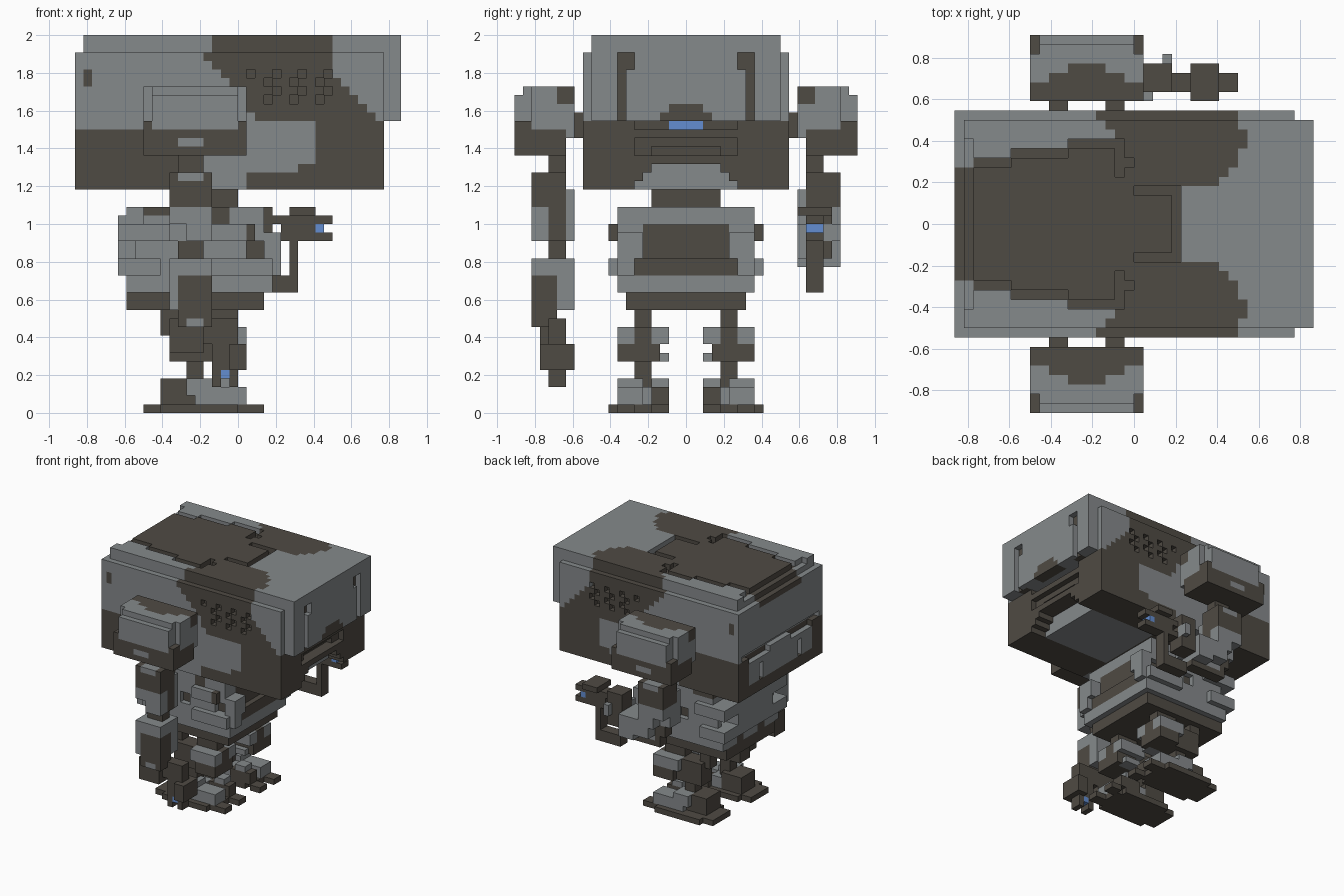
import bpy, bmesh

if "Cube" in bpy.data.objects:
    bpy.data.objects.remove(bpy.data.objects["Cube"])

U = 1 / 22  # edge length of one cube of the blocky grid


def material(name, rgb):
    m = bpy.data.materials.new(name)
    m.diffuse_color = (*rgb, 1)
    m.use_nodes = True
    m.node_tree.nodes["Principled BSDF"].inputs["Base Color"].default_value = m.diffuse_color
    return m


MATS = [material("steel grey", (0.235, 0.252, 0.26)),
        material("dark brown", (0.078, 0.069, 0.057)),
        material("lens blue", (0.125, 0.27, 0.64))]
GREY, DARK, BLUE, CUT = 0, 1, 2, None
DIRS = [(1, 0, 0), (-1, 0, 0), (0, 1, 0), (0, -1, 0), (0, 0, 1), (0, 0, -1)]


class Part:
    """Blocks painted or cut one after another on the grid, then skinned."""

    def __init__(self, mirror=False):
        self.cells, self.mirror = {}, mirror

    def box(self, col, x0, x1, y0, y1, z0, z1, only=False):
        for x in range(x0, x1):
            for y in range(y0, y1):
                for z in range(z0, z1):
                    for k in ([(x, y, z), (x, -1 - y, z)] if self.mirror else [(x, y, z)]):
                        if col is CUT:
                            self.cells.pop(k, None)
                        elif not only or k in self.cells:
                            self.cells[k] = col

    def build(self, name, flip=False):
        bm = bmesh.new()
        verts = {}

        def vert(p):
            if p not in verts:
                y = -p[1] if flip else p[1]
                verts[p] = bm.verts.new((p[0] * U, y * U, p[2] * U))
            return verts[p]

        for (x, y, z), col in self.cells.items():
            for d in DIRS:
                if (x + d[0], y + d[1], z + d[2]) in self.cells:
                    continue
                a = [abs(i) for i in d].index(1)
                b, c = (a + 1) % 3, (a + 2) % 3
                quad = []
                for s, t in [(0, 0), (1, 0), (1, 1), (0, 1)]:
                    p = [x, y, z]
                    p[a] += max(d[a], 0)
                    p[b] += s
                    p[c] += t
                    quad.append(vert(tuple(p)))
                if (sum(d) < 0) != flip:
                    quad.reverse()
                bm.faces.new(quad).material_index = col
        me = bpy.data.meshes.new(name)
        bm.to_mesh(me)
        bm.free()
        for m in MATS:
            me.materials.append(m)
        ob = bpy.data.objects.new(name, me)
        bpy.context.collection.objects.link(ob)


# --- head hull -----------------------------------------------------------
h = Part(mirror=True)
h.box(GREY, -18, 17, 0, 12, 33, 42)
h.box(GREY, -18, 19, 0, 11, 42, 44)
h.box(GREY, -19, 19, 0, 11, 34, 42)
h.box(GREY, -19, -18, 11, 12, 33, 42)
h.box(DARK, -18, -17, 11, 12, 38, 40)
# lower hull: dark rear and jaw, grey between
h.box(DARK, -19, 17, 0, 12, 26, 33)
h.box(DARK, 9, 17, 0, 12, 33, 34)
h.box(GREY, -7, 9, 8, 12, 28, 34)
h.box(GREY, -7, 1, 10, 12, 26, 28)
h.box(GREY, 1, 8, 10, 12, 34, 35)
h.box(DARK, 7, 9, 10, 12, 28, 29)
h.box(GREY, -19, -18, 0, 9, 28, 33)
h.box(CUT, -19, -18, 3, 9, 32, 33)
h.box(CUT, -19, -18, 5, 6, 28, 31)
# slanted vent bands on the sides
for z, x0, x1 in [(41, -4, 11), (40, -3, 11), (39, -2, 11), (38, -1, 12), (37, 0, 13),
                  (36, 1, 14), (35, 1, 15), (34, 2, 16)]:
    h.box(DARK, x0, x1, 8, 12, z, z + 1)
for z, x0 in [(39, 1), (38, 3), (37, 4), (36, 3)]:
    for x in range(x0, 11, 3):
        h.box(CUT, x, x + 1, 11, 12, z, z + 1)
# pods on the roof
for y, x0, x1 in [(4, 0, 9), (5, -1, 10), (6, -2, 11), (7, -2, 11), (8, -2, 12), (9, -2, 12),
                  (10, -3, 11)]:
    h.box(DARK, x0, x1, y, y + 1, 41, 44)
# roof panel with a sunken dark border
for x0, x1, w in [(-17, -13, 7), (-13, -7, 8), (-7, -2, 9), (-2, 0, 7), (0, 5, 4)]:
    h.box(DARK, x0, x1, 0, w, 42, 44)
    h.box(CUT, x0, x1, w - 1, w, 43, 44)
h.box(CUT, 4, 5, 0, 4, 43, 44)
h.box(CUT, -2, -1, 5, 9, 43, 44)
h.box(CUT, -18, -17, 0, 9, 43, 44)
h.box(DARK, -19, -17, 0, 6, 41, 43, only=True)
# face grooves, brow and lens
h.box(CUT, 18, 19, 6, 8, 40, 42)
h.box(CUT, 18, 19, 7, 8, 34, 40)
h.box(DARK, 17, 18, 6, 8, 34, 42, only=True)
h.box(DARK, 17, 19, 0, 3, 34, 35)
h.box(DARK, 17, 19, 0, 2, 35, 36)
h.box(CUT, 15, 17, 0, 6, 33, 34)
h.box(BLUE, 14, 15, 0, 2, 33, 34)
h.box(CUT, 16, 17, 0, 6, 30, 32)
h.box(CUT, 15, 16, 0, 4, 30, 31)
# recessed chin and belly plate
for z, w in [(28, 4), (27, 5), (26, 6)]:
    h.box(CUT, 14, 17, 0, w, z, z + 1)
    h.box(GREY, 1, 14, 0, w, z, z + 1)
h.build("head")

# --- torso and neck -------------------------------------------------------
t = Part(mirror=True)
t.box(DARK, -8, 0, 0, 4, 24, 26)
t.box(DARK, -11, 2, 0, 7, 12, 24)
t.box(DARK, -13, 3, 0, 7, 12, 14)
t.box(GREY, -13, 2, 0, 8, 14, 16)
t.box(GREY, -13, 2, 0, 8, 20, 24)
t.box(DARK, -11, -7, 4, 8, 23, 24)
t.box(DARK, -3, -1, 7, 8, 20, 24)
t.box(CUT, -13, -11, 5, 8, 22, 24)
t.box(GREY, -12, -6, 7, 8, 16, 20)
t.box(GREY, -4, 1, 7, 8, 17, 20)
t.box(GREY, -14, -9, 0, 9, 16, 18)
t.box(GREY, -9, -3, 7, 8, 16, 18)
t.box(GREY, -14, -8, 5, 9, 20, 22)
t.box(GREY, -3, 4, 7, 9, 16, 18)
t.box(GREY, -3, 1, 8, 9, 20, 22)
t.box(GREY, 2, 4, 0, 8, 14, 16)
t.box(DARK, 1, 4, 0, 6, 16, 18)
t.box(GREY, 3, 5, 6, 8, 16, 18)
t.box(DARK, 1, 3, 0, 7, 18, 20)
t.box(DARK, 1, 2, 0, 5, 20, 22)
t.box(GREY, 2, 3, 3, 8, 20, 24)
t.box(GREY, 3, 5, 5, 8, 18, 21)
t.box(DARK, 2, 3, 0, 5, 20, 22)
t.box(DARK, 1, 2, 8, 9, 20, 22)
t.box(GREY, 2, 3, 0, 3, 22, 24)
t.box(GREY, -14, -11, 0, 5, 18, 23)
t.box(DARK, -13, -12, 2, 4, 14, 16)
t.build("torso")

# --- shoulder pods, arms, legs (mirrored copies) --------------------------
s = Part()
s.box(GREY, -11, 1, 13, 19, 31, 38)
s.box(GREY, -11, 1, 19, 20, 31, 37)
s.box(DARK, -11, 1, 14, 20, 30, 33)
s.box(GREY, -7, -4, 19, 20, 31, 32)
s.box(DARK, -11, 1, 13, 15, 36, 38)
s.box(DARK, -9, -1, 15, 16, 37, 38)
s.box(DARK, -7, -3, 16, 17, 37, 38)
s.box(CUT, -11, 1, 13, 14, 30, 32)
for x in (-11, 0):  # lowered end plates
    s.box(CUT, x, x + 1, 18, 20, 34, 38)
    s.box(DARK, x, x + 1, 18, 20, 33, 34)
for x in (-9, -3):
    s.box(DARK, x, x + 2, 12, 13, 32, 35)

u = Part()
u.box(DARK, -7, -4, 14, 16, 18, 31)
u.box(GREY, -8, -3, 13, 18, 20, 26)
u.box(DARK, -8, -3, 14, 18, 24, 28)
u.box(GREY, -7, -4, 16, 18, 27, 28)
u.box(DARK, -4, -3, 14, 16, 20, 26)
u.box(CUT, -8, -6, 16, 18, 20, 22)

g = Part()
g.box(DARK, -11, 1, 3, 8, 0, 1)
g.box(DARK, -9, 0, 2, 9, 0, 1)
g.box(DARK, 1, 3, 2, 4, 0, 1)
g.box(DARK, 1, 3, 6, 8, 0, 1)
g.box(DARK, -9, -5, 3, 7, 1, 4)
g.box(GREY, -5, -3, 3, 8, 1, 3)
g.box(GREY, -3, 1, 5, 8, 1, 3)
g.box(DARK, -3, 1, 2, 4, 1, 3)
g.box(GREY, -2, 0, 2, 4, 3, 4)
g.box(GREY, -6, -3, 5, 8, 2, 4)
g.box(DARK, -6, -4, 4, 6, 3, 7)
g.box(DARK, -8, -1, 4, 7, 6, 10)
g.box(GREY, -4, 1, 2, 8, 8, 10)
g.box(DARK, -2, 1, 4, 6, 8, 10)
g.box(DARK, -3, 1, 3, 8, 6, 8)
g.box(GREY, -3, 0, 2, 4, 6, 7)
g.box(DARK, -4, 0, 4, 6, 8, 12)
g.box(DARK, -9, -7, 4, 6, 9, 12)

for side, flip in [("left", False), ("right", True)]:
    s.build(side + "_shoulder", flip)
    u.build(side + "_upper_arm", flip)
    g.build(side + "_leg", flip)

# --- lowered forearm with hand, on the -y side ----------------------------
f = Part()
f.box(GREY, -8, -3, 13, 18, 12, 18)
f.box(DARK, -7, -3, 15, 18, 10, 16)
f.box(CUT, -8, -6, 13, 15, 12, 14)
f.box(DARK, -8, -4, 14, 17, 7, 11)
f.box(GREY, -6, -4, 15, 18, 10, 11)
f.box(DARK, -4, -1, 14, 16, 8, 11)
f.box(DARK, -3, -2, 14, 16, 3, 11)
f.box(DARK, -2, -1, 14, 16, 5, 8)
f.box(DARK, -1, 0, 14, 16, 3, 11)
f.box(DARK, -1, 1, 13, 17, 5, 8)
f.box(BLUE, -2, -1, 14, 16, 4, 5)
f.build("right_forearm", True)

# --- raised forearm with hand, on the +y side ------------------------------
r = Part()
r.box(DARK, -6, 1, 14, 16, 16, 20)
r.box(GREY, -5, 1, 13, 18, 17, 21)
r.box(DARK, 1, 4, 14, 17, 18, 24)
r.box(GREY, 3, 4, 16, 18, 20, 22)
r.box(GREY, 1, 2, 13, 14, 18, 22)
r.box(CUT, -5, -2, 16, 18, 16, 18)
r.box(DARK, 3, 11, 14, 16, 22, 23)
r.box(DARK, 5, 9, 14, 16, 21, 22)
r.box(DARK, 4, 11, 14, 16, 20, 21)
r.box(DARK, 6, 9, 13, 17, 23, 24)
r.box(DARK, 6, 7, 14, 16, 14, 20)
r.box(DARK, 2, 7, 14, 16, 14, 16)
r.box(BLUE, 9, 10, 14, 16, 21, 22)
r.build("left_forearm")
